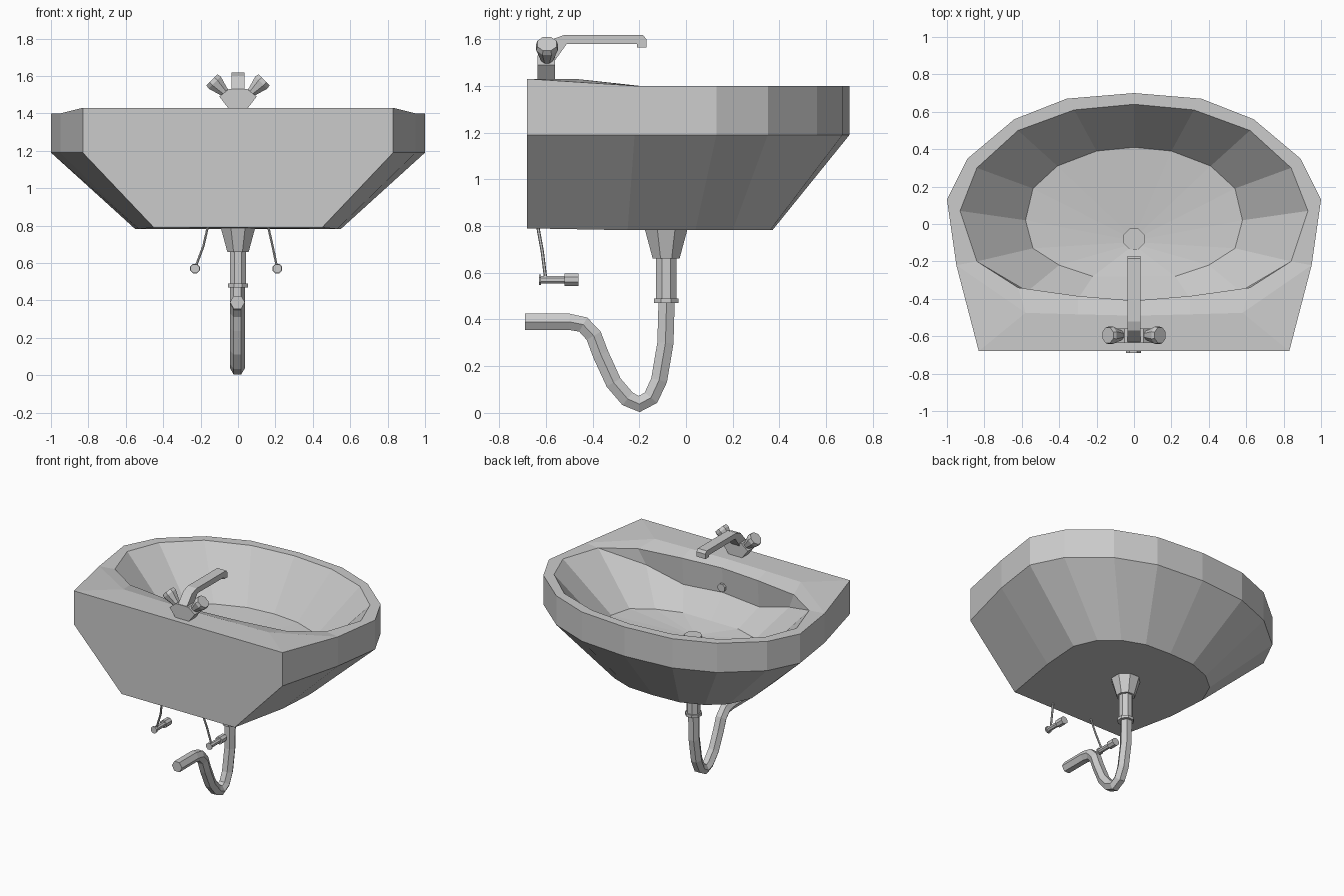
import bpy, bmesh, math
from mathutils import Vector

old = bpy.data.objects.get("Cube")
if old:
    bpy.data.objects.remove(old)

GREY = (0.6, 0.6, 0.6, 1)
mat = bpy.data.materials.new("light grey ceramic")
mat.use_nodes = True
mat.diffuse_color = GREY
mat.node_tree.nodes["Principled BSDF"].inputs["Base Color"].default_value = GREY


def finish(name, bm):
    bmesh.ops.remove_doubles(bm, verts=bm.verts, dist=0.0005)
    bmesh.ops.recalc_face_normals(bm, faces=bm.faces)
    mesh = bpy.data.meshes.new(name)
    bm.to_mesh(mesh)
    bm.free()
    mesh.materials.append(mat)
    bpy.context.collection.objects.link(bpy.data.objects.new(name, mesh))


def bridge(bm, a, b):
    n = len(a)
    for i in range(n):
        j = (i + 1) % n
        quad = [a[i], a[j], b[j], b[i]]
        # merge coincident corners so shared rim points give triangles
        pts = []
        for v in quad:
            if all((v.co - p.co).length > 0.0005 for p in pts):
                pts.append(v)
        if len(pts) > 2:
            bm.faces.new(pts)


def tube(name, stations, sides=8, turn=0.5):
    """Skin rings of given radius along a path, with closed ends."""
    bm = bmesh.new()
    path = [Vector(p) for p, r in stations]
    rings = []
    for i, (p, r) in enumerate(stations):
        t = (path[min(i + 1, len(path) - 1)] - path[max(i - 1, 0)]).normalized()
        u = (Vector((1, 0, 0)) - t * t.x).normalized()
        v = t.cross(u)
        angles = [(k + turn) * math.tau / sides for k in range(sides)]
        rings.append([bm.verts.new(path[i] + r * (u * math.cos(a) + v * math.sin(a)))
                      for a in angles])
    for a, b in zip(rings, rings[1:]):
        bridge(bm, a, b)
    bm.faces.new(rings[0])
    bm.faces.new(rings[-1])
    finish(name, bm)


def prism(name, profile, axis, lo, hi):
    """Extrude a flat outline along x or y."""
    bm = bmesh.new()
    ends = []
    for d in (lo, hi):
        ends.append([bm.verts.new((d, a, z) if axis == "x" else (a, d, z))
                     for a, z in profile])
    bridge(bm, *ends)
    bm.faces.new(ends[0])
    bm.faces.new(ends[1])
    finish(name, bm)


# Basin outlines: half rings from the rounded edge to the straight wall edge
outer = [(0, .70), (.36, .67), (.64, .56), (.89, .35), (1, .13), (.95, -.22),
         (.83, -.68), (.35, -.68), (0, -.68)]
base = [(0, .37), (.2, .36), (.36, .30), (.48, .20), (.55, .04), (.53, -.25),
        (.45, -.68), (.2, -.68), (0, -.68)]
crease = outer[:6] + [(.58, -.475), (.3, -.483), (0, -.49)]
lip = [(0, .64), (.32, .61), (.62, .50), (.84, .30), (.93, .07), (.84, -.2),
       (.62, -.34), (.3, -.385), (0, -.41)]
ledge = lip[:6] + [(.57, -.36), (.3, -.40), (0, -.42)]
floor = [(0, .41), (.2, .39), (.41, .31), (.54, .19), (.58, .02), (.54, -.13),
         (.4, -.22), (.22, -.28), (0, -.28)]
drain = [(.05 * math.sin(k * math.pi / 8), -.08 + .05 * math.cos(k * math.pi / 8))
         for k in range(9)]


def deck_z(i):
    return 1.43 if i > 5 else 1.40


bm = bmesh.new()


def half_ring(half, height):
    pts = [(x, y, height(i)) for i, (x, y) in enumerate(half)]
    pts += [(-x, y, z) for x, y, z in reversed(pts[1:-1])]
    return [bm.verts.new(p) for p in pts]


ledge_z = [1.29, 1.205, 1.22]
rings = [
    half_ring(base, lambda i: .79 if i > 5 else .782),
    half_ring(outer, lambda i: 1.19),
    half_ring(outer, deck_z),
    half_ring(crease, deck_z),
    half_ring(lip, lambda i: 1.40),
    half_ring(ledge, lambda i: ledge_z[i - 6] if i > 5 else 1.40),
    half_ring(floor, lambda i: 1.07),
    half_ring(drain, lambda i: 1.035),
]
for a, b in zip(rings, rings[1:]):
    bridge(bm, a, b)
bm.faces.new(rings[0])
bm.faces.new(rings[-1])
finish("basin", bm)

# Drain rim and overflow rim
tube("drain_rim", [((0, -.08, 1.03), .06), ((0, -.08, 1.045), .06),
                   ((0, -.08, 1.045), .045), ((0, -.08, 1.035), .045)])
tube("overflow_rim", [((0, -.43, 1.26), .03), ((0, -.40, 1.26), .03),
                      ((0, -.40, 1.26), .02), ((0, -.415, 1.26), .02)])

# Tap body, spout and flared handles
prism("tap_body", [(-.05, 1.425), (.05, 1.425), (.10, 1.49), (.05, 1.53),
                   (-.05, 1.53), (-.10, 1.49)], "y", -.635, -.56)
prism("tap_spout", [(-.63, 1.51), (-.56, 1.51), (-.51, 1.58), (-.21, 1.578),
                    (-.21, 1.565), (-.17, 1.565), (-.17, 1.60), (-.185, 1.618),
                    (-.52, 1.618), (-.57, 1.60), (-.63, 1.53)], "x", -.035, .035)
for side, name in ((1, "left"), (-1, "right")):
    tube(name + "_tap_handle", [((side * .06, -.595, 1.50), .022),
                                ((side * .085, -.595, 1.525), .032),
                                ((side * .125, -.595, 1.565), .050),
                                ((side * .140, -.595, 1.580), .045)])

# Waste outlet and trap
tube("waste_funnel", [((0, -.085, .79), .10), ((0, -.085, .66), .062)])
tube("waste_pipe", [((0, -.085, .67), .047), ((0, -.085, .48), .047)])
tube("waste_collar", [((0, -.085, .49), .057), ((0, -.085, .47), .057)])
trap = [(-.083, .48), (-.088, .30), (-.115, .14), (-.15, .065), (-.2, .038),
        (-.25, .06), (-.31, .13), (-.365, .25), (-.395, .33), (-.44, .378),
        (-.5, .39), (-.69, .39)]
tube("trap_pipe", [((-.003, y, z), .04) for y, z in trap], 6, 0)

# Supply hoses and valves
for side, name in ((1, "left"), (-1, "right")):
    x = side * .22 - .01
    tube(name + "_supply_hose", [((side * .16, -.635, .80), .007),
                                 ((side * .185, -.615, .69), .007),
                                 ((x, -.60, .57), .007)], 6)
    tube(name + "_valve", [((x, y, .57), r) for y, r in
                           ((-.63, .025), (-.62, .025), (-.62, .018), (-.52, .018),
                            (-.52, .028), (-.46, .028))])
